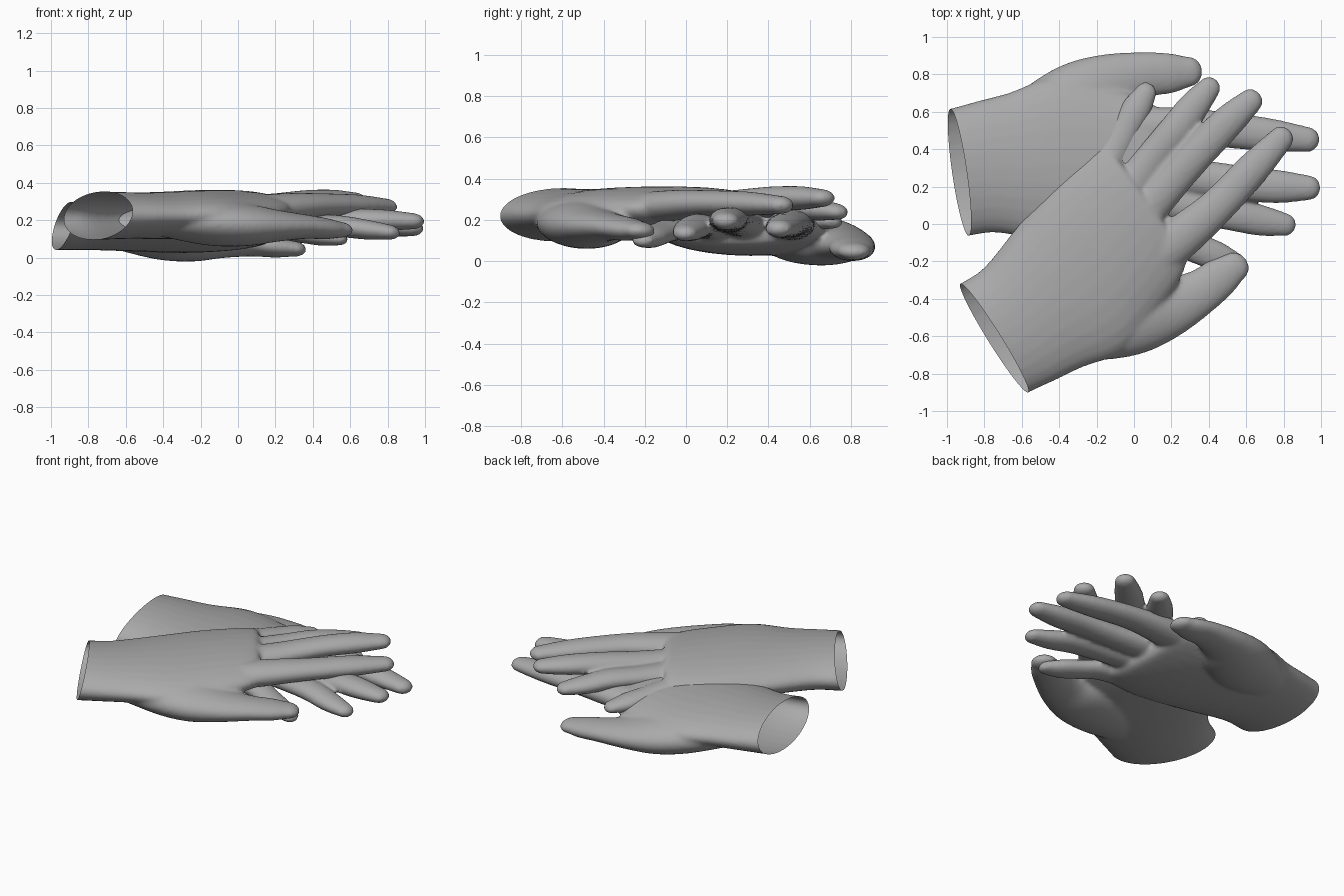
import bpy, bmesh, math
from mathutils import Vector, Matrix

cube = bpy.data.objects.get("Cube")
if cube:
    bpy.data.objects.remove(cube)

skin = bpy.data.materials.new("matte grey")
skin.use_nodes = True
GREY = (0.4, 0.4, 0.4, 1)
skin.diffuse_color = GREY
skin.node_tree.nodes["Principled BSDF"].inputs["Base Color"].default_value = GREY
SIDES = 28
STEPS = 4


def spline(a, b, c, d, t):
    """Smooth curve from b to c."""
    return b + (c - a) * (t / 2) + (a * 2 - b * 5 + c * 4 - d) * (t * t / 2) \
        + (b * 3 - a - c * 3 + d) * (t ** 3 / 2)


def refine(sections):
    """Add smoothly interpolated sections between the given ones."""
    out = []
    last = len(sections) - 1
    for i in range(last):
        near = [sections[min(max(k, 0), last)] for k in range(i - 1, i + 3)]
        for s in range(STEPS):
            out.append([spline(*parts, s / STEPS) for parts in zip(*near)])
    return out + [sections[-1]]


def loft(bm, sections):
    """Skin elliptical sections given as (centre, side vector, half height)."""
    rings = []
    for centre, side, height in refine(sections):
        ring = []
        for i in range(SIDES):
            t = 2 * math.pi * i / SIDES
            ring.append(bm.verts.new(centre + side * math.cos(t) + Vector((0, 0, height * math.sin(t)))))
        rings.append(ring)
    for a, b in zip(rings, rings[1:]):
        for i in range(SIDES):
            j = (i + 1) % SIDES
            bm.faces.new((a[i], a[j], b[j], b[i]))
    bm.faces.new(rings[0][::-1])
    bm.faces.new(rings[-1])


def digit(bm, path, flat):
    """Tapered finger along (x, y, z, radius) points with a rounded tip."""
    pts = [Vector(p[:3]) for p in path]
    radii = [p[3] for p in path]
    way = (pts[-1] - pts[-2]).normalized()
    tip, r = pts[-1], radii[-1]
    for angle in (25, 45, 65, 80):
        t = math.radians(angle)
        pts.append(tip + way * r * math.sin(t))
        radii.append(r * math.cos(t))
    sections = []
    for i, p in enumerate(pts):
        d = pts[min(i + 1, len(pts) - 1)] - pts[max(i - 1, 0)]
        side = Vector((d.y, -d.x, 0)).normalized()
        sections.append((p, side * radii[i], radii[i] * flat))
    loft(bm, sections)


# Palm sections: outer edge xy, thumb edge xy, middle height, half thickness
PALM = [
    ((-1.03, -.38), (-.67, -.96), .225, .13),
    ((-.935, -.32), (-.57, -.905), .225, .13),
    ((-.80, -.23), (-.44, -.845), .225, .125),
    ((-.63, -.02), (-.27, -.765), .225, .125),
    ((-.42, .23), (-.05, -.68), .23, .13),
    ((-.25, .37), (.12, -.48), .24, .122),
    ((-.16, .42), (.24, -.31), .25, .105),
    ((-.10, .37), (.28, -.19), .255, .085),
    ((-.04, .29), (.23, -.08), .255, .05),
]
# Finger paths: x, y, z, radius
FINGERS = [
    [(.05, -.23, .25, .125), (.27, -.055, .27, .115), (.45, .10, .28, .098),
     (.64, .30, .278, .09), (.785, .455, .272, .068)],
    [(.02, .02, .26, .11), (.20, .225, .28, .098), (.36, .40, .30, .093),
     (.50, .545, .305, .09), (.62, .655, .305, .068)],
    [(-.05, .15, .25, .11), (.09, .345, .26, .09), (.22, .50, .265, .09),
     (.32, .63, .25, .083), (.40, .725, .24, .063)],
    [(-.22, .22, .24, .11), (-.10, .40, .235, .085), (-.045, .51, .22, .082),
     (.015, .62, .205, .08), (.062, .70, .195, .06)],
]
THUMB = [(-.42, -.58, .20, .16), (-.17, -.505, .185, .225), (.04, -.47, .175, .215),
         (.21, -.435, .17, .16), (.36, -.36, .165, .122), (.46, -.285, .155, .108),
         (.53, -.235, .15, .085)]


def hand_mesh():
    bm = bmesh.new()
    sections = []
    for outer, inner, z, h in PALM:
        o, n = Vector((*outer, z)), Vector((*inner, z))
        sections.append(((o + n) / 2, (n - o) / 2, h))
    loft(bm, sections)
    for path in FINGERS:
        digit(bm, path, .65)
    digit(bm, THUMB, .53)
    bmesh.ops.recalc_face_normals(bm, faces=bm.faces)
    mesh = bpy.data.meshes.new("hand_parts")
    bm.to_mesh(mesh)
    bm.free()
    # Fuse the parts into one skin and soften the joins
    blank = bpy.data.objects.new("hand_blank", mesh)
    bpy.context.collection.objects.link(blank)
    remesh = blank.modifiers.new("fuse", "REMESH")
    remesh.mode = "VOXEL"
    remesh.voxel_size = .012
    smooth = blank.modifiers.new("soften", "SMOOTH")
    smooth.factor = .5
    smooth.iterations = 10
    deps = bpy.context.evaluated_depsgraph_get()
    fused = bpy.data.meshes.new_from_object(blank.evaluated_get(deps))
    bpy.data.objects.remove(blank)
    return fused


def place(name, mesh, matrix, mirrored):
    bm = bmesh.new()
    bm.from_mesh(mesh)
    bm.transform(matrix)
    if mirrored:
        bmesh.ops.reverse_faces(bm, faces=bm.faces)
    for f in bm.faces:
        f.smooth = True
    out = bpy.data.meshes.new(name)
    bm.to_mesh(out)
    bm.free()
    out.materials.clear()
    out.materials.append(skin)
    obj = bpy.data.objects.new(name, out)
    bpy.context.collection.objects.link(obj)


def frame(origin, degrees, hand):
    """Axes along the fingers, toward the thumb, and up."""
    t = math.radians(degrees)
    along = Vector((math.cos(t), math.sin(t), 0))
    thumb = Vector((-along.y, along.x, 0)) * hand
    m = Matrix((along, thumb, Vector((0, 0, 1)))).transposed().to_4x4()
    m.translation = origin
    return m


hand = hand_mesh()

# Open the wrist with a slightly slanted cut
bm = bmesh.new()
bm.from_mesh(hand)
bmesh.ops.bisect_plane(bm, geom=bm.verts[:] + bm.edges[:] + bm.faces[:],
                       plane_co=(-.765, -.62, .15), plane_no=(-.85, -.53, .27), clear_outer=True)
bm.to_mesh(hand)
bm.free()

# Upper hand, and its mirrored partner tilted underneath
upper = frame((-.75, -.61, .225), 42.6, -1)
lower = frame((-.935, .275, .17), -2.4, 1)
tilt = Matrix.Rotation(math.radians(-1), 4, "X") @ Matrix.Rotation(math.radians(1.7), 4, "Y")
place("upper_hand", hand, Matrix.Identity(4), False)
place("lower_hand", hand, lower @ tilt @ upper.inverted(), True)
